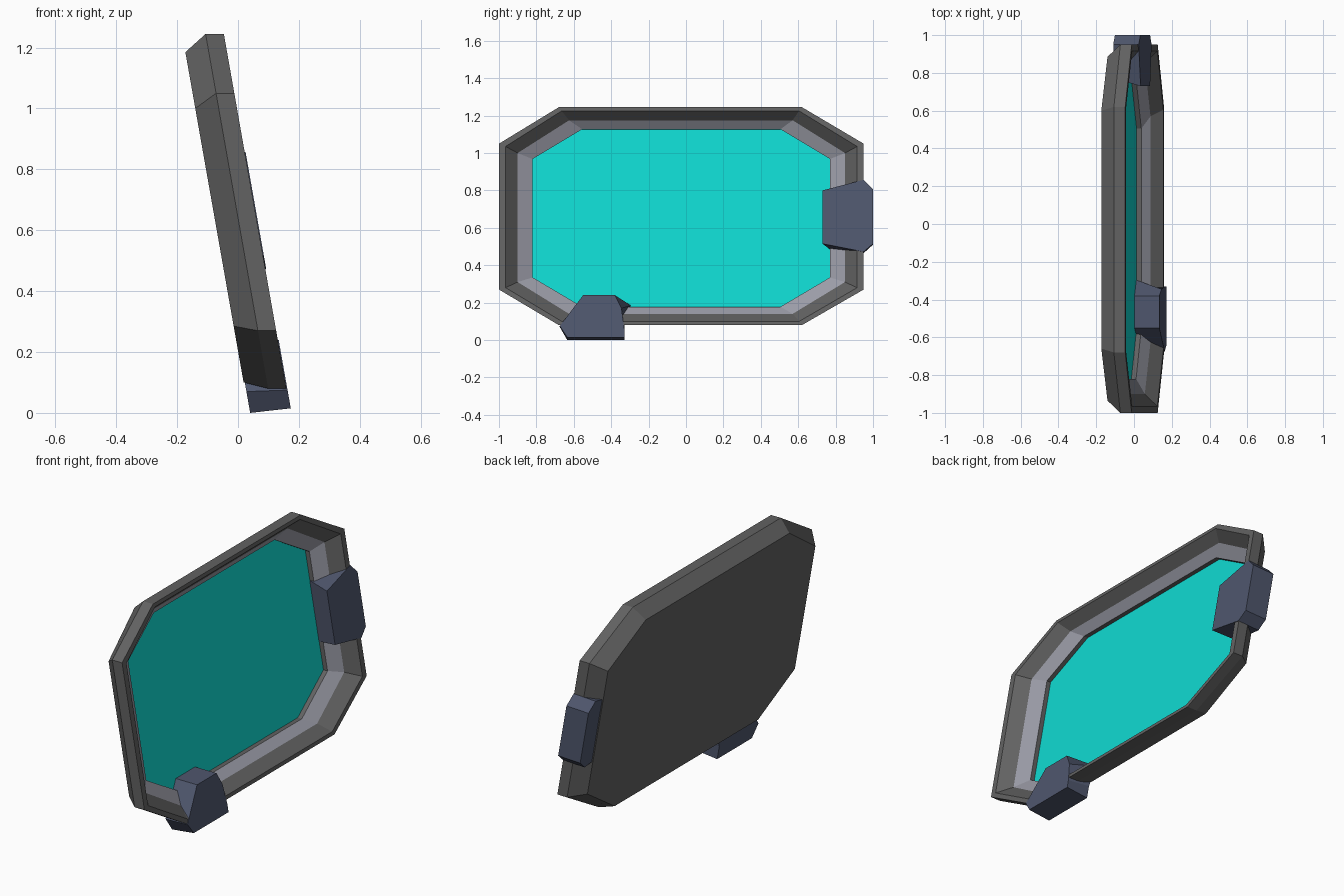
import bpy

cube = bpy.data.objects.get("Cube")
if cube:
    bpy.data.objects.remove(cube, do_unlink=True)

LEAN = 0.1763  # backward lean, x shift per unit of height


def material(name, rgb):
    m = bpy.data.materials.new(name)
    m.use_nodes = True
    m.diffuse_color = (*rgb, 1)
    m.node_tree.nodes["Principled BSDF"].inputs["Base Color"].default_value = (*rgb, 1)
    return m


grey = material("casing grey", (0.122, 0.122, 0.122))
silver = material("bezel silver", (0.33, 0.335, 0.39))
cyan = material("screen cyan", (0.005, 0.70, 0.64))
blue = material("clamp blue grey", (0.078, 0.094, 0.153))


def octagon(y0, y1, z0, z1, cy0, cy1, cz0, cz1):
    """Rectangle with cut corners, counter-clockwise in (y, z)."""
    return [(cy0, z0), (cy1, z0), (y1, cz0), (y1, cz1),
            (cy1, z1), (cy0, z1), (y0, cz1), (y0, cz0)]


def loft(name, mat, rings, cap_back=False, cap_front=False):
    """Skin leaning (outline, depth) rings from back to front."""
    n = len(rings[0][0])
    verts = [(t - LEAN * z, y, z) for outline, t in rings for y, z in outline]
    faces = []
    for r in range(len(rings) - 1):
        a, b = r * n, (r + 1) * n
        for i in range(n):
            j = (i + 1) % n
            faces.append((a + i, a + j, b + j, b + i))
    if cap_back:
        faces.append(tuple(reversed(range(n))))
    if cap_front:
        faces.append(tuple(range(len(verts) - n, len(verts))))
    me = bpy.data.meshes.new(name)
    me.from_pydata(verts, [], faces)
    me.materials.append(mat)
    ob = bpy.data.objects.new(name, me)
    bpy.context.scene.collection.objects.link(ob)
    return ob


# Outlines of the panel, from the back to the screen opening
back = octagon(-0.935, 0.885, 0.10, 1.185, -0.66, 0.60, 0.285, 1.0)
outer = octagon(-1.0, 0.95, 0.08, 1.245, -0.68, 0.62, 0.27, 1.05)
rim = octagon(-0.965, 0.915, 0.10, 1.225, -0.665, 0.605, 0.28, 1.035)
bezel = octagon(-0.90, 0.85, 0.14, 1.175, -0.625, 0.57, 0.31, 1.0)
opening = octagon(-0.82, 0.77, 0.178, 1.127, -0.555, 0.505, 0.335, 0.968)

# Panel parts
loft("casing", grey, [(back, 0.036), (outer, 0.113), (outer, 0.173),
                      (rim, 0.173), (bezel, 0.112)], cap_back=True)
loft("bezel", silver, [(bezel, 0.112), (opening, 0.07)])
loft("screen_recess", grey, [(opening, 0.07), (opening, 0.045)])
loft("screen", cyan, [(opening, 0.045)], cap_front=True)

# Side clamp
side_back = [(0.77, 0.485), (0.95, 0.465), (1.0, 0.51), (1.0, 0.80), (0.95, 0.85), (0.77, 0.81)]
side_front = [(0.73, 0.515), (0.95, 0.472), (1.0, 0.515), (1.0, 0.805), (0.95, 0.857), (0.73, 0.80)]
loft("side_clamp", blue, [(side_back, 0.04), (side_front, 0.176)], True, True)

# Bottom clamp
foot_back = [(-0.635, 0.0), (-0.33, 0.0), (-0.33, 0.075), (-0.295, 0.185),
             (-0.38, 0.24), (-0.55, 0.24), (-0.675, 0.07)]
foot_front = [(-0.635, 0.015), (-0.33, 0.015), (-0.33, 0.06), (-0.345, 0.17),
              (-0.38, 0.24), (-0.55, 0.24), (-0.675, 0.075)]
loft("bottom_clamp", blue, [(foot_back, 0.04), (foot_front, 0.176)], True, True)
